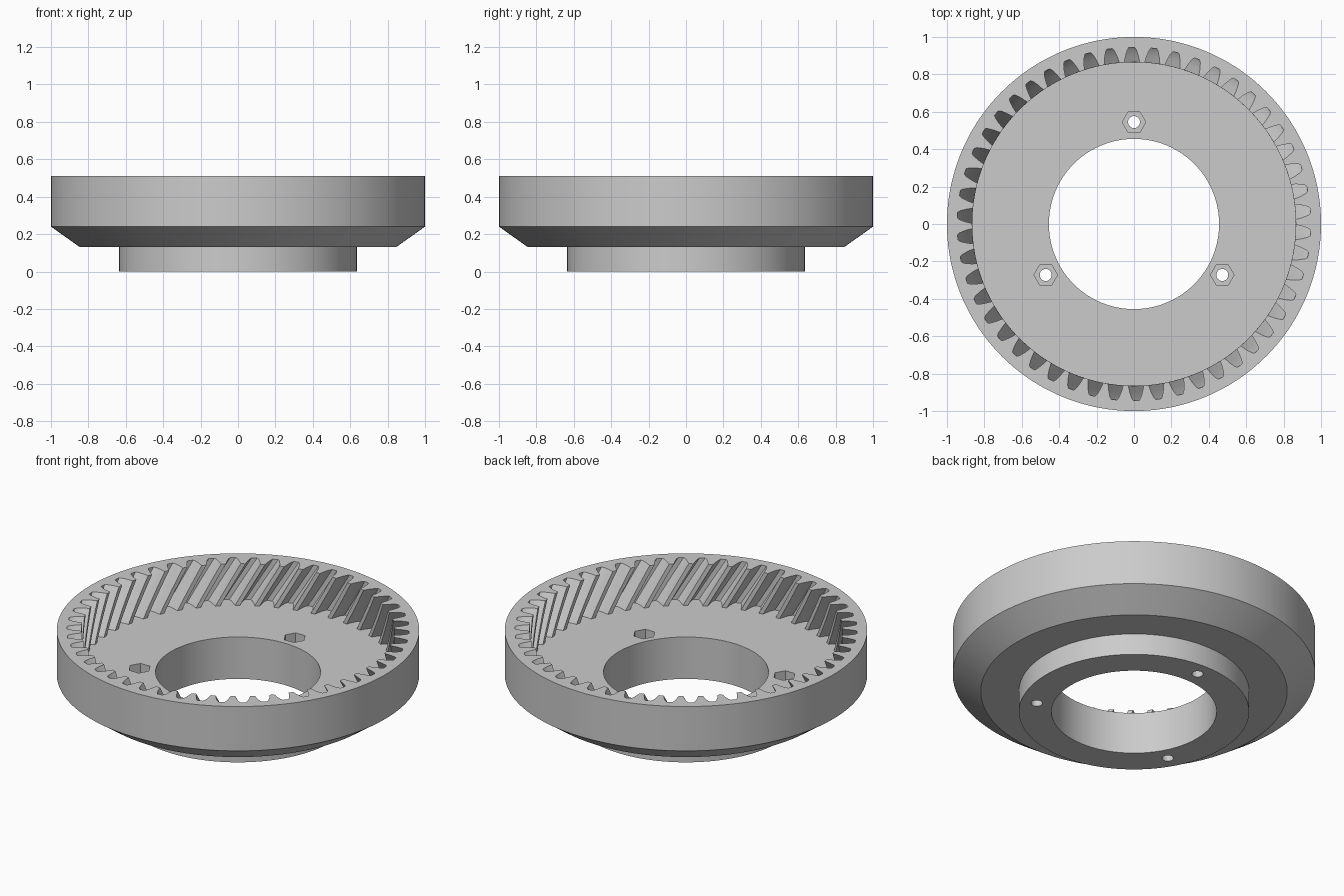
import bpy, bmesh
from math import radians, cos, sin, tan

cube = bpy.data.objects.get("Cube")
if cube:
    bpy.data.objects.remove(cube, do_unlink=True)

grey = bpy.data.materials.new("plain grey")
grey.use_nodes = True
grey.diffuse_color = (0.6, 0.6, 0.6, 1)
grey.node_tree.nodes["Principled BSDF"].inputs["Base Color"].default_value = (0.6, 0.6, 0.6, 1)

TEETH, TOP, FLOOR = 50, 0.51, 0.255
TIP, BORE, HUB = 0.865, 0.455, 0.635
PITCH = radians(360 / TEETH)
TWIST = (TOP - FLOOR) * tan(radians(30)) / 0.905
START = radians(90.7)

# One tooth gap: (half width, radius) from the tooth tip out to the root
half_gap = [(0.041, TIP), (0.034, 0.9), (0.024, 0.932), (0.015, 0.945)]
gap = [(-w / r, r) for w, r in half_gap] + [(w / r, r) for w, r in reversed(half_gap)]

bm = bmesh.new()


def ring(z, radius=None, twist=0.0):
    """Closed loop of vertices: a circle, or the tooth outline if no radius."""
    verts = []
    for k in range(TEETH):
        for offset, r in gap:
            a = START + k * PITCH + offset + twist
            rr = radius or r
            verts.append(bm.verts.new((rr * cos(a), rr * sin(a), z)))
    return verts


# Outer shell from the bore's lower edge up to the rim
loops = [ring(z, r) for r, z in
         [(BORE, 0), (HUB, 0), (HUB, 0.13), (0.845, 0.13), (1, 0.24), (1, TOP)]]
# Helical teeth from the rim down to the floor
STEPS = 6
for i in range(STEPS + 1):
    t = i / STEPS
    loops.append(ring(TOP + (FLOOR - TOP) * t, None, TWIST * t))
# Bore's upper edge, then its wall back to the start
loops.append(ring(FLOOR, BORE))

for a, b in zip(loops, loops[1:] + loops[:1]):
    n = len(a)
    for i in range(n):
        j = (i + 1) % n
        bm.faces.new((a[i], a[j], b[j], b[i]))
bmesh.ops.recalc_face_normals(bm, faces=bm.faces)
mesh = bpy.data.meshes.new("ring_gear")
bm.to_mesh(mesh)
bm.free()
mesh.materials.append(grey)
gear = bpy.data.objects.new("ring_gear", mesh)
bpy.context.collection.objects.link(gear)


def cut(name, sides, radius, low, high, x, y):
    """Subtract an upright prism from the gear."""
    bpy.ops.mesh.primitive_cylinder_add(
        vertices=sides, radius=radius, depth=high - low,
        location=(x, y, (low + high) / 2), rotation=(0, 0, radians(30)))
    cutter = bpy.context.object
    cutter.name = name
    cutter.hide_render = True
    cutter.data.materials.append(grey)
    mod = gear.modifiers.new(name, 'BOOLEAN')
    mod.operation = 'DIFFERENCE'
    mod.solver = 'EXACT'
    mod.object = cutter
    bpy.ops.object.select_all(action='DESELECT')
    gear.select_set(True)
    bpy.context.view_layer.objects.active = gear
    bpy.ops.object.modifier_apply(modifier=name)
    bpy.data.objects.remove(cutter, do_unlink=True)


# Three bolt holes with hexagonal nut pockets
for angle in (90, 210, 330):
    x, y = 0.545 * cos(radians(angle)), 0.545 * sin(radians(angle))
    cut("bolt_hole", 24, 0.032, -0.1, 0.4, x, y)
    cut("nut_pocket", 6, 0.063, FLOOR - 0.1, 0.4, x, y)

bpy.ops.object.select_all(action='DESELECT')
gear.select_set(True)
bpy.context.view_layer.objects.active = gear
bpy.ops.object.shade_smooth_by_angle(angle=radians(25))
